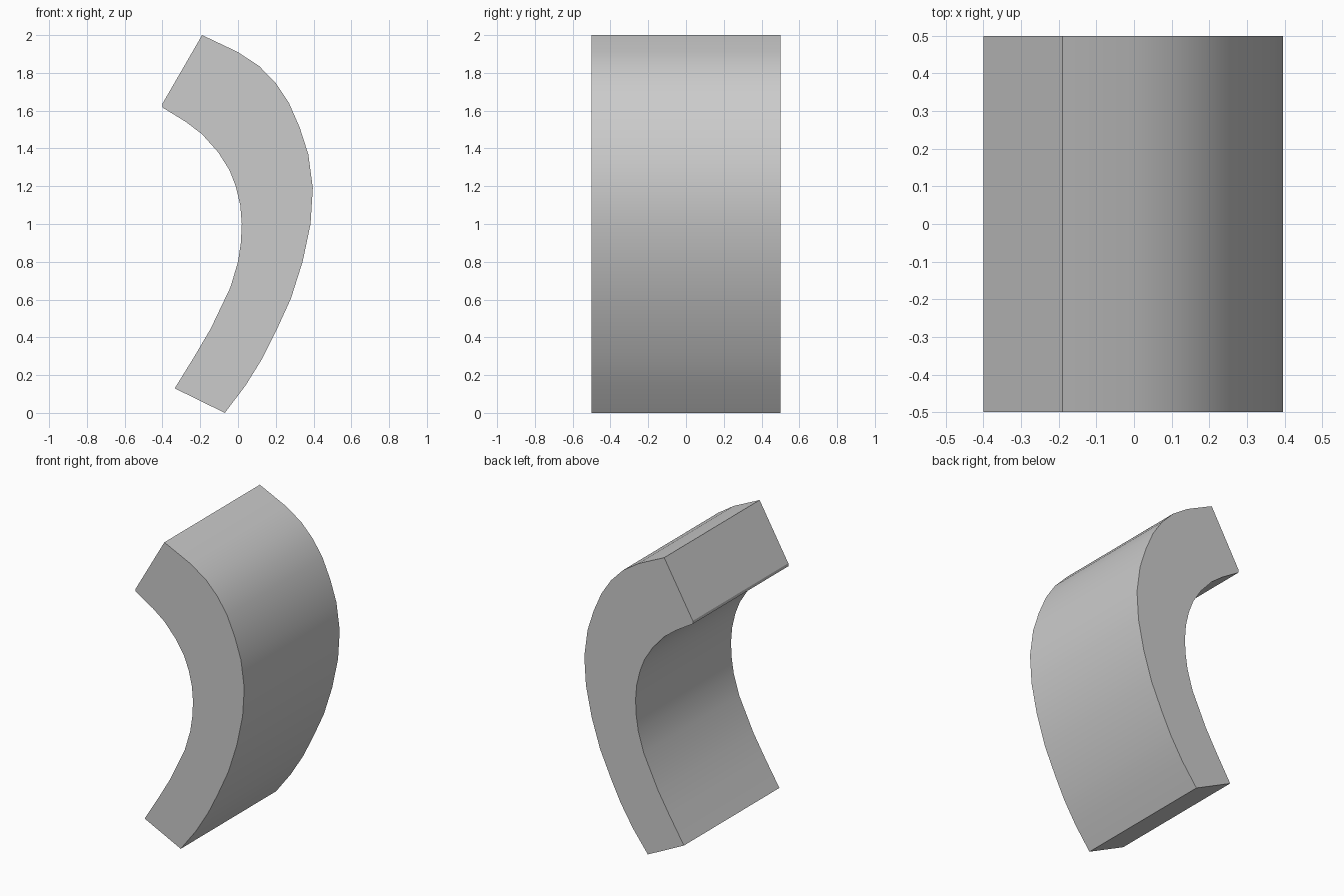
import bpy, bmesh, math

if "Cube" in bpy.data.objects:
    bpy.data.objects.remove(bpy.data.objects["Cube"])

# Side profile (x, z): outer edge from the bottom up, inner edge from the top down
outer = [(-0.07, 0.0), (0.04, 0.145), (0.13, 0.29), (0.20, 0.43), (0.28, 0.605),
         (0.342, 0.80), (0.384, 1.0), (0.396, 1.19), (0.372, 1.37), (0.327, 1.51),
         (0.27, 1.64), (0.20, 1.745), (0.113, 1.835), (0.0, 1.91), (-0.19, 2.0)]
inner = [(-0.40, 1.637), (-0.40, 1.617), (-0.275, 1.54), (-0.19, 1.475), (-0.105, 1.38),
         (-0.045, 1.285), (-0.012, 1.20), (0.012, 1.10), (0.02, 1.0), (0.015, 0.90),
         (0.0, 0.80), (-0.04, 0.665), (-0.145, 0.445), (-0.23, 0.30), (-0.335, 0.13)]


def extrude_profile(name, profile, depth):
    """Extrude an x-z outline along y, centred on y = 0."""
    bm = bmesh.new()
    face = bm.faces.new([bm.verts.new((x, -depth / 2, z)) for x, z in profile])
    geom = bmesh.ops.extrude_face_region(bm, geom=[face])["geom"]
    verts = [v for v in geom if isinstance(v, bmesh.types.BMVert)]
    bmesh.ops.translate(bm, verts=verts, vec=(0, depth, 0))
    bmesh.ops.recalc_face_normals(bm, faces=bm.faces)
    mesh = bpy.data.meshes.new(name)
    bm.to_mesh(mesh)
    bm.free()
    obj = bpy.data.objects.new(name, mesh)
    bpy.context.collection.objects.link(obj)
    return obj


# Curved block
block = extrude_profile("curved_block", outer + inner, 1.0)
bpy.context.view_layer.objects.active = block
block.select_set(True)
bpy.ops.object.shade_smooth_by_angle(angle=math.radians(30))
